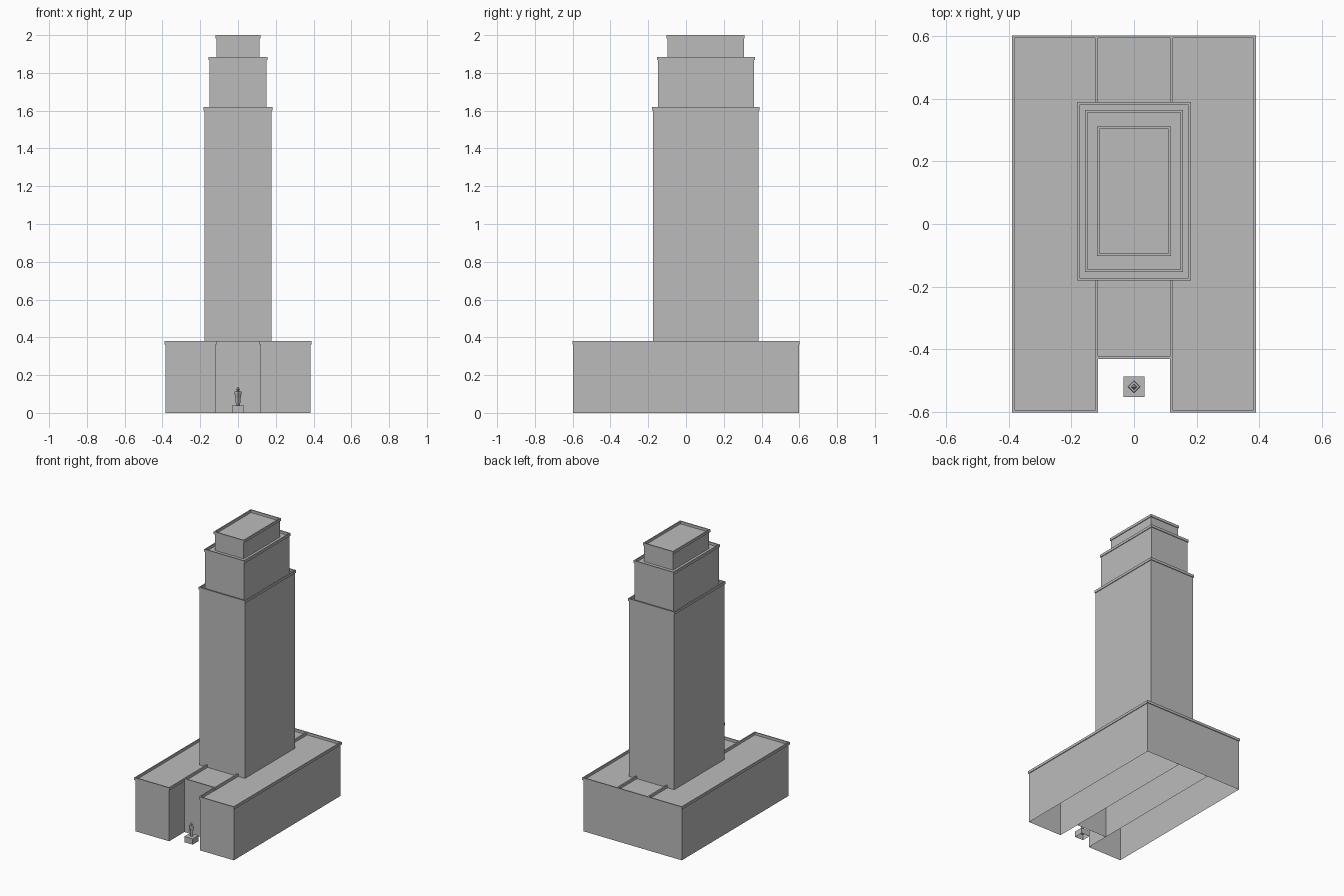
import bpy, bmesh

if "Cube" in bpy.data.objects:
    bpy.data.objects.remove(bpy.data.objects["Cube"])

stone = bpy.data.materials.new("grey stone")
stone.use_nodes = True
stone.diffuse_color = (0.5, 0.5, 0.5, 1)
stone.node_tree.nodes["Principled BSDF"].inputs["Base Color"].default_value = (0.5, 0.5, 0.5, 1)

OVERHANG, RIM_WIDTH, RIM_HEIGHT = 0.005, 0.008, 0.018


def skin(name, loops):
    """Join four-cornered loops from the bottom up, close the top, leave the base open."""
    bm = bmesh.new()
    rings = [[bm.verts.new(p) for p in loop] for loop in loops]
    for low, high in zip(rings, rings[1:]):
        for i in range(4):
            j = (i + 1) % 4
            bm.faces.new((low[i], low[j], high[j], high[i]))
    bm.faces.new(rings[-1])
    mesh = bpy.data.meshes.new(name)
    bm.to_mesh(mesh)
    bm.free()
    mesh.materials.append(stone)
    obj = bpy.data.objects.new(name, mesh)
    bpy.context.collection.objects.link(obj)
    return obj


def rectangle(x0, x1, y0, y1, z, grow=0):
    x0, x1, y0, y1 = x0 - grow, x1 + grow, y0 - grow, y1 + grow
    return [(x0, y0, z), (x1, y0, z), (x1, y1, z), (x0, y1, z)]


def block(name, x0, x1, y0, y1, z0, z1):
    """Walls with an overhanging rim around a sunken flat roof."""
    roof = z1 - RIM_HEIGHT
    inner = OVERHANG - RIM_WIDTH
    section = [(0, z0), (0, roof), (OVERHANG, roof), (OVERHANG, z1), (inner, z1), (inner, roof)]
    return skin(name, [rectangle(x0, x1, y0, y1, z, grow) for grow, z in section])


# Podium: two long wings and a recessed middle
block("left_wing", 0.12, 0.385, -0.597, 0.597, 0, 0.38)
block("right_wing", -0.385, -0.12, -0.597, 0.597, 0, 0.38)
block("podium_middle", -0.12, 0.12, -0.427, 0.597, 0, 0.38)

# Stepped tower
block("tower_shaft", -0.177, 0.177, -0.175, 0.384, 0.362, 1.62)
block("tower_upper_tier", -0.152, 0.152, -0.149, 0.359, 1.602, 1.885)
block("tower_crown", -0.113, 0.113, -0.098, 0.306, 1.867, 2.0)

# Statue on its pedestal in the entrance court
SY = -0.52
half = 0.033
skin("statue_pedestal", [rectangle(-half, half, SY - half, SY + half, z) for z in (0, 0.04)])


def diamond(r, z):
    return [(0, SY - r, z), (r, SY, z), (0, SY + r, z), (-r, SY, z)]


body = [(0.011, 0.04), (0.014, 0.08), (0.02, 0.108), (0.017, 0.113), (0.004, 0.115)]
head = [(0.004, 0.115), (0.01, 0.125), (0.002, 0.136)]
skin("statue_body", [diamond(r, z) for r, z in body])
skin("statue_head", [diamond(r, z) for r, z in head])
